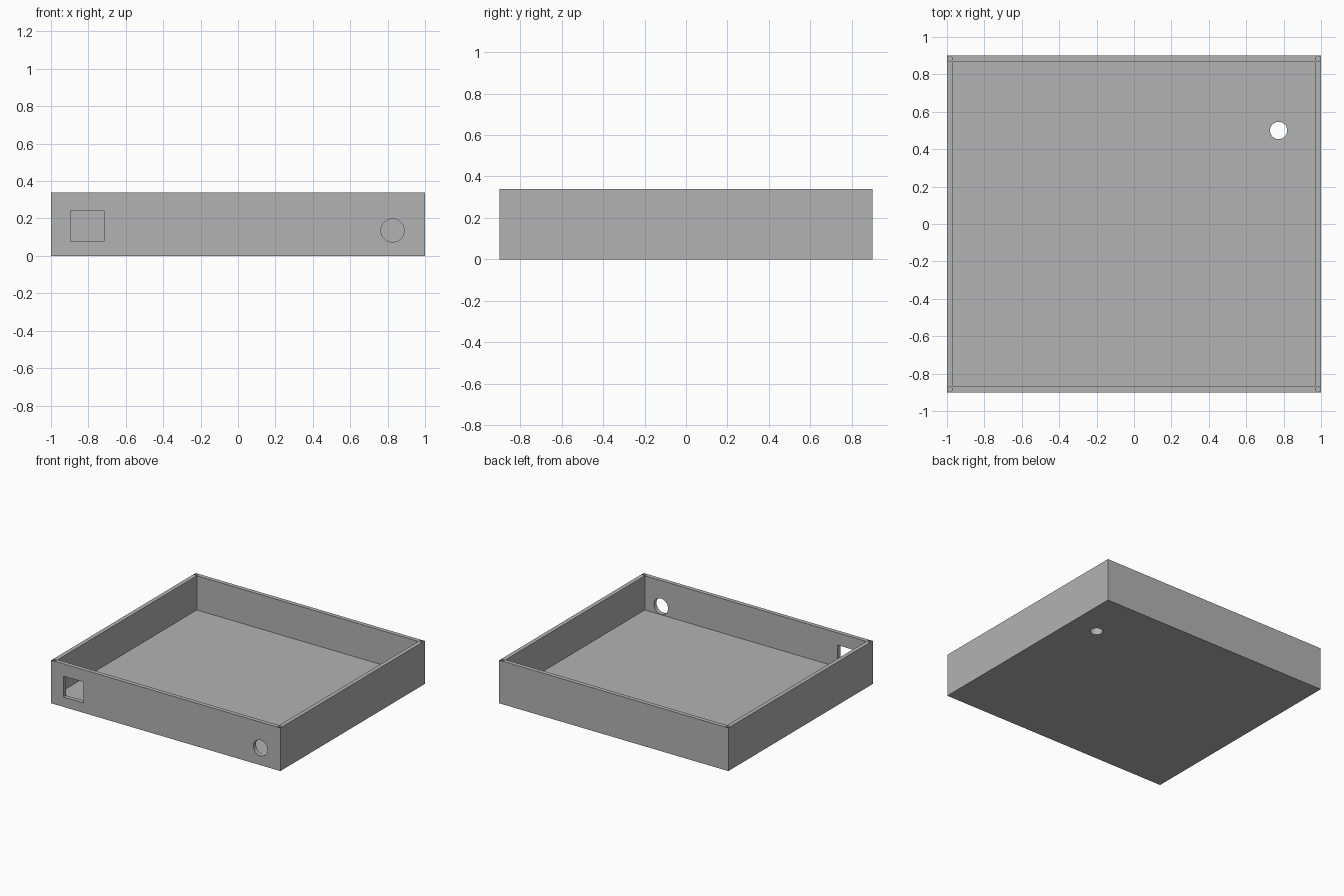
import bpy
import math

cube = bpy.data.objects.get("Cube")
if cube:
    bpy.data.objects.remove(cube, do_unlink=True)

WIDTH, DEPTH, HEIGHT = 2.0, 1.8, 0.34
WALL, FLOOR = 0.033, 0.07

grey = bpy.data.materials.new("plain_grey")
grey.use_nodes = True
colour = (0.45, 0.45, 0.45, 1)
grey.diffuse_color = colour
grey.node_tree.nodes["Principled BSDF"].inputs["Base Color"].default_value = colour


def box(name, low, high):
    """Axis-aligned box between two corners."""
    centre = [(a + b) / 2 for a, b in zip(low, high)]
    bpy.ops.mesh.primitive_cube_add(size=1, location=centre)
    obj = bpy.context.object
    obj.name = name
    obj.scale = [b - a for a, b in zip(low, high)]
    bpy.ops.object.transform_apply(location=True, rotation=False, scale=True)
    return obj


def rod(name, centre, radius, length, tilt=0, sides=64):
    bpy.ops.mesh.primitive_cylinder_add(vertices=sides, radius=radius, depth=length,
                                        location=centre, rotation=(tilt, 0, 0))
    obj = bpy.context.object
    obj.name = name
    return obj


def cut(target, cutter):
    """Subtract the cutter, then remove it."""
    mod = target.modifiers.new("cut", "BOOLEAN")
    mod.operation = "DIFFERENCE"
    mod.solver = "EXACT"
    mod.object = cutter
    bpy.context.view_layer.objects.active = target
    bpy.ops.object.modifier_apply(modifier=mod.name)
    bpy.data.objects.remove(cutter, do_unlink=True)


# Open tray body
hx, hy = WIDTH / 2, DEPTH / 2
tray = box("open_tray", (-hx, -hy, 0), (hx, hy, HEIGHT))
tray.data.materials.append(grey)
cut(tray, box("cavity", (WALL - hx, WALL - hy, FLOOR), (hx - WALL, hy - WALL, HEIGHT + 0.2)))

# Square and round ports in the front wall
cut(tray, box("square_port", (-0.895, -hy - 0.05, 0.078), (-0.717, -hy + 0.1, 0.243)))
cut(tray, rod("round_port", (0.826, -hy, 0.136), 0.062, 0.15, math.pi / 2))

# Cable hole through the floor
cut(tray, rod("floor_hole", (0.773, 0.5, FLOOR / 2), 0.046, 0.2))

# Blind screw holes in the corners of the rim
for sx in (-1, 1):
    for sy in (-1, 1):
        centre = (sx * (hx - WALL / 2), sy * (hy - WALL / 2), HEIGHT)
        cut(tray, rod("screw_hole", centre, 0.014, 0.3, sides=32))

bpy.ops.object.select_all(action="DESELECT")
tray.select_set(True)
bpy.context.view_layer.objects.active = tray
bpy.ops.object.shade_smooth_by_angle(angle=math.radians(30))
